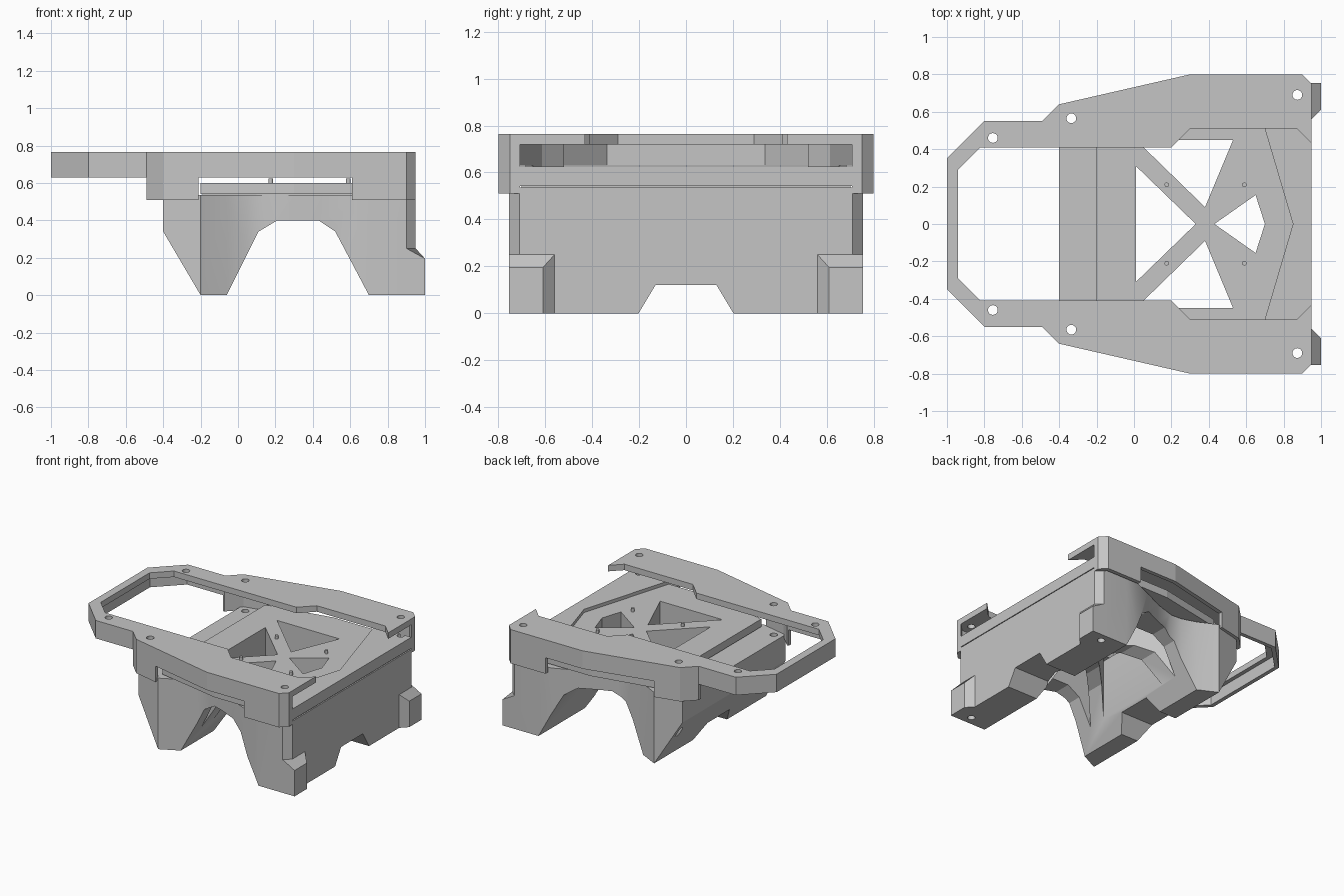
import bpy
import bmesh
from mathutils import Vector

old = bpy.data.objects.get("Cube")
if old:
    bpy.data.objects.remove(old)

grey = bpy.data.materials.new("plain grey")
grey.use_nodes = True
colour = (0.56, 0.56, 0.56, 1)
grey.diffuse_color = colour
grey.node_tree.nodes["Principled BSDF"].inputs["Base Color"].default_value = colour


def prism(name, pts, lo, hi, axis="z"):
    """Extrude a flat outline along one axis."""
    place = {"x": lambda a, b, h: (h, a, b),
             "y": lambda a, b, h: (a, h, b),
             "z": lambda a, b, h: (a, b, h)}[axis]
    bm = bmesh.new()
    base = [bm.verts.new(place(a, b, lo)) for a, b in pts]
    face = bm.faces.new(base)
    moved = bmesh.ops.extrude_face_region(bm, geom=[face])["geom"]
    verts = [v for v in moved if isinstance(v, bmesh.types.BMVert)]
    bmesh.ops.translate(bm, verts=verts, vec=place(0, 0, hi - lo))
    bmesh.ops.recalc_face_normals(bm, faces=bm.faces)
    mesh = bpy.data.meshes.new(name)
    bm.to_mesh(mesh)
    bm.free()
    mesh.materials.append(grey)
    obj = bpy.data.objects.new(name, mesh)
    bpy.context.collection.objects.link(obj)
    return obj


def cylinder(name, x, y, radius, lo, hi):
    bpy.ops.mesh.primitive_cylinder_add(vertices=20, radius=radius, depth=hi - lo,
                                        location=(x, y, (lo + hi) / 2))
    obj = bpy.context.object
    obj.name = name
    obj.data.materials.append(grey)
    bpy.ops.object.shade_smooth_by_angle()


    return obj


def both(half):
    """Close a half outline by mirroring it across y = 0."""
    return half + [(x, -y) for x, y in reversed(half)]


def inset(pts, d):
    """Offset a counter-clockwise outline inward with mitred corners."""
    out = []
    for i, p in enumerate(pts):
        p, a, b = Vector(p), Vector(pts[i - 1]), Vector(pts[(i + 1) % len(pts)])
        u, v = (p - a).normalized(), (b - p).normalized()
        n, m = Vector((-u.y, u.x)), Vector((-v.y, v.x))
        out.append(tuple(p + (n + m) * d / (1 + n.dot(m))))
    return out


def cut(obj, cutters):
    for c in cutters:
        c.hide_render = True
        c.hide_set(True)
        mod = obj.modifiers.new("cut", "BOOLEAN")
        mod.operation = "DIFFERENCE"
        mod.solver = "EXACT"
        mod.object = c


def bake(obj):
    """Apply the cuts on an object."""
    deps = bpy.context.evaluated_depsgraph_get()
    mesh = bpy.data.meshes.new_from_object(obj.evaluated_get(deps))
    obj.modifiers.clear()
    obj.data = mesh


def box(name, x0, x1, lo, hi):
    return prism(name, both([(x1, 1), (x0, 1)]), lo, hi)


# Top frame: thin plate with a downward skirt
side = [(0.9, 0.8), (0.3, 0.8), (-0.4, 0.64), (-0.49, 0.55), (-0.8, 0.55), (-1, 0.35)]
frame = prism("top_frame", both([(0.95, 0.75)] + side), 0.51, 0.765)
opening = both([(1, 0.38), (0.87, 0.51), (0.3, 0.51), (0.2, 0.41), (-0.82, 0.41), (-0.94, 0.29)])
pocket = inset(both([(1.1, 0.6)] + side), 0.03)

# Main body: solid block with recessed flanks, wheel arch, sloped rear and centre notch
flank = [(0.95, 0.71), (0.9, 0.755), (0.7, 0.755), (0.6, 0.745), (0.45, 0.68), (0.3, 0.61),
         (0.15, 0.555), (0.05, 0.56), (-0.06, 0.595), (-0.2, 0.665), (-0.4, 0.615)]
body = prism("main_body", both(flank), 0, 0.535)
arch = [(-0.11, -0.1), (-0.06, 0), (0.11, 0.34), (0.21, 0.4), (0.43, 0.4),
        (0.52, 0.34), (0.7, 0), (0.75, -0.1)]
rear_slope = [(-0.6, 0.68), (-0.4, 0.34), (-0.2, 0), (-0.14, -0.1), (-0.6, -0.1)]
notch = [(-0.25, -0.08), (-0.13, 0.12), (0.13, 0.12), (0.25, -0.08)]

# Deck plate and its raised front section
deck = prism("deck_plate", both([(0.948, 0.71), (0.3, 0.71), (-0.2, 0.61)]), 0.542, 0.6)
seam = prism("deck_seam", both([(0.94, 0.7), (0.7, 0.7), (0.3, 0.6), (0.1, 0.54),
                                (-0.19, 0.58)]), 0.52, 0.55)
front_deck = prism("front_deck", [(0.948, 0.71), (0.64, 0.71), (0.85, 0),
                                  (0.64, -0.71), (0.948, -0.71)], 0.59, 0.625)

# Through openings between the deck braces
windows = [prism("rear_window_cutter", [(0.01, 0.31), (0.01, -0.31), (0.33, 0)], -0.2, 0.7),
           prism("front_window_cutter", [(0.43, 0), (0.65, 0.155), (0.7, 0), (0.65, -0.155)],
                 -0.2, 0.7)]
for s in (1, -1):
    windows.append(prism("side_window_cutter", [(0.01, 0.45 * s), (0.38, 0.09 * s),
                                                (0.53, 0.45 * s)], -0.2, 0.7))

# Screw holes
frame_holes, foot_holes = [], []
for s in (1, -1):
    for x, y in ((-0.755, 0.46), (-0.335, 0.565)):
        frame_holes.append(cylinder("screw_hole_cutter", x, y * s, 0.026, -0.2, 0.9))
    foot_holes.append(cylinder("foot_hole_cutter", 0.873, 0.69 * s, 0.026, -0.2, 0.9))

cut(frame, [prism("opening_cutter", opening, 0.4, 0.9),
            prism("pocket_cutter", pocket, 0.4, 0.72),
            box("rear_clearance_cutter", -1.2, -0.49, 0.4, 0.63),
            box("side_slot_cutter", -0.21, 0.61, 0.4, 0.63)] + frame_holes + foot_holes)
cut(body, [prism("arch_cutter", arch, -1, 1, "y"),
           prism("rear_slope_cutter", rear_slope, -1, 1, "y"),
           prism("notch_cutter", notch, -1, 1.2, "x")] + windows + frame_holes + foot_holes)
for part in (deck, seam, front_deck):
    cut(part, windows + foot_holes)

# Bumper feet on the +x face, wrapping the chamfered corner, with sloped tops
for s, label in ((1, "left"), (-1, "right")):
    foot = prism(label + "_foot", [(0.9, 0.755 * s), (0.95, 0.71 * s), (0.95, 0.56 * s),
                                   (1, 0.61 * s), (1, 0.755 * s)], 0, 0.25)
    for v in foot.data.vertices:
        if v.co.x > 0.99 and v.co.z > 0.1:
            v.co.z = 0.195

# Locating pins on the deck
for x in (0.175, 0.59):
    for y in (0.21, -0.21):
        cylinder("locating_pin", x, y, 0.012, 0.59, 0.625)

bpy.context.view_layer.update()
for part in (frame, body, deck, seam, front_deck):
    bake(part)
for obj in list(bpy.data.objects):
    if "_cutter" in obj.name:
        bpy.data.objects.remove(obj)

# Smooth the curved flanks, keeping the hard edges
bpy.ops.object.select_all(action="DESELECT")
body.select_set(True)
bpy.context.view_layer.objects.active = body
bpy.ops.object.shade_smooth_by_angle()
